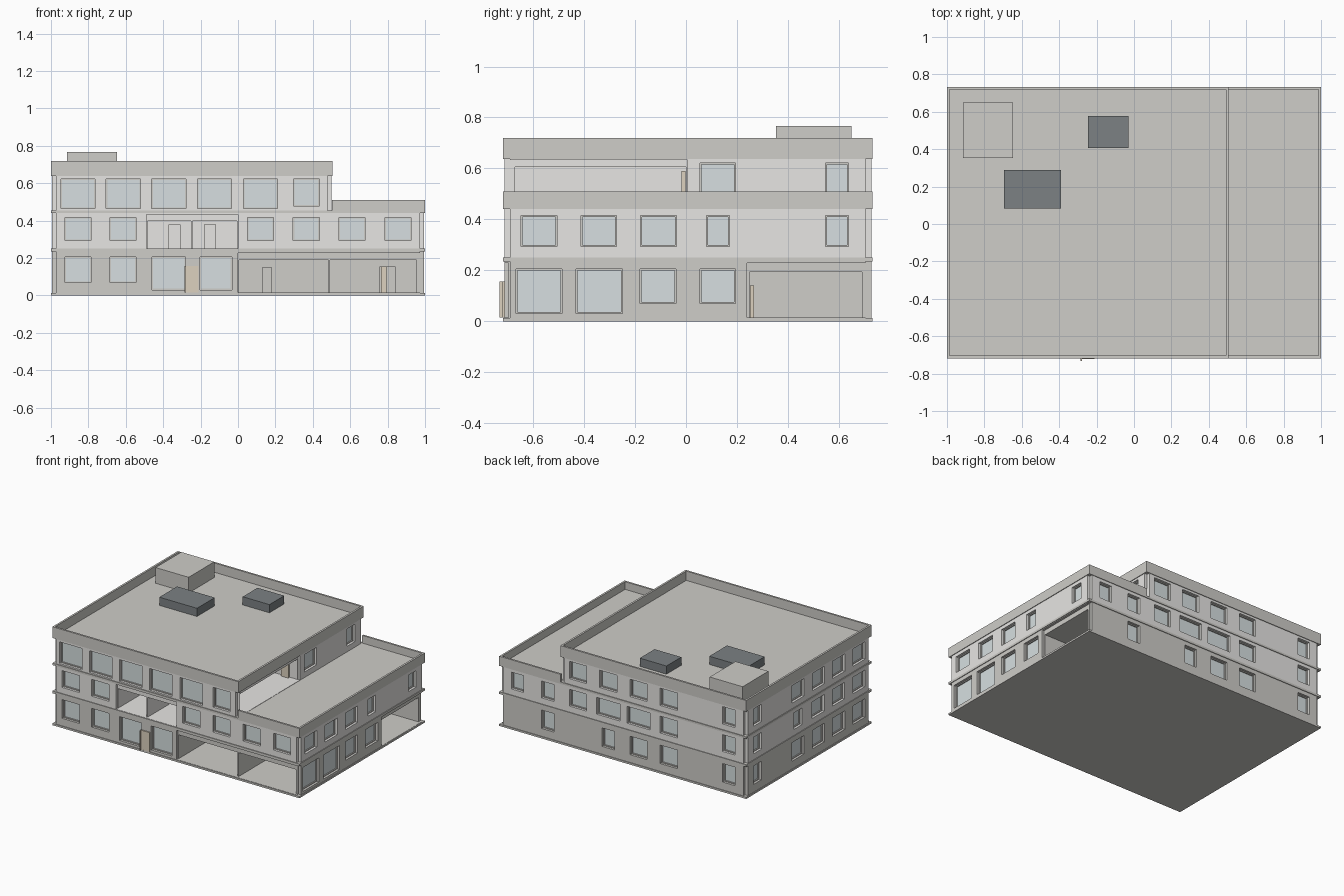
import bpy, bmesh

if "Cube" in bpy.data.objects:
    bpy.data.objects.remove(bpy.data.objects["Cube"])

X0, X1, XU, Y0, Y1 = -1.0, 1.0, 0.505, -0.718, 0.732   # footprint, upper floor edge
IN = 0.005                                            # wall setback behind slab bands


def material(name, c):
    m = bpy.data.materials.new(name)
    m.diffuse_color = (*c, 1)
    m.use_nodes = True
    m.node_tree.nodes["Principled BSDF"].inputs["Base Color"].default_value = m.diffuse_color
    return m


GLASS = material("glass", (0.68, 0.74, 0.75))
WALL = material("light_wall", (0.80, 0.79, 0.77))
CONC = material("concrete", (0.62, 0.61, 0.58))
DARK = material("dark_metal", (0.20, 0.22, 0.23))
WOOD = material("door_wood", (0.72, 0.64, 0.52))


def finish(bm, name, mat):
    bmesh.ops.recalc_face_normals(bm, faces=bm.faces)
    me = bpy.data.meshes.new(name)
    bm.to_mesh(me)
    bm.free()
    ob = bpy.data.objects.new(name, me)
    bpy.context.collection.objects.link(ob)
    if mat:
        me.materials.append(mat)
    return ob


def add_box(bm, b):
    a = [(min(b[i], b[i + 1]), max(b[i], b[i + 1])) for i in (0, 2, 4)]
    vs = bmesh.ops.create_cube(bm, size=1)["verts"]
    for v in vs:
        for i in range(3):
            v.co[i] = a[i][1] if v.co[i] > 0 else a[i][0]


def boxes(name, bs, mat):
    bm = bmesh.new()
    for b in bs:
        add_box(bm, b)
    return finish(bm, name, mat)


def storey(name, x1, z0, z1, mat, n=0.022):
    """Block with small square notches at its four corners."""
    a, b, c, d = X0 + IN, x1 - IN, Y0 + IN, Y1 - IN
    pts = [(a + n, c), (b - n, c), (b - n, c + n), (b, c + n), (b, d - n), (b - n, d - n),
           (b - n, d), (a + n, d), (a + n, d - n), (a, d - n), (a, c + n), (a + n, c + n)]
    bm = bmesh.new()
    f = bm.faces.new([bm.verts.new((x, y, z0)) for x, y in pts])
    r = bmesh.ops.extrude_face_region(bm, geom=[f])
    for v in r["geom"]:
        if isinstance(v, bmesh.types.BMVert):
            v.co.z = z1
    return finish(bm, name, mat)


def on_side(side, u0, u1, d0, d1, z0, z1):
    """Box given along a facade (u) and inward depth (d)."""
    if side == "front":
        return (u0, u1, Y0 + d0, Y0 + d1, z0, z1)
    if side == "back":
        return (u0, u1, Y1 - d1, Y1 - d0, z0, z1)
    if side == "left":
        return (X0 + d0, X0 + d1, u0, u1, z0, z1)
    x = XU if side == "upper_right" else X1
    return (x - d1, x - d0, u0, u1, z0, z1)


glass, frames = [], []


def windows(cuts, side, specs, z0, z1):
    """specs: (centre, width) pairs; makes a recess, a pane and a thin frame."""
    for c, w in specs:
        a, b, t = c - w / 2, c + w / 2, 0.006
        cuts.append(on_side(side, a, b, -0.05, 0.035, z0, z1))
        glass.append(on_side(side, a, b, 0.03, 0.04, z0, z1))
        for p in ((a, a + t, z0, z1), (b - t, b, z0, z1),
                  (a + t, b - t, z0, z0 + t), (a + t, b - t, z1 - t, z1)):
            frames.append(on_side(side, p[0], p[1], 0.022, 0.036, p[2], p[3]))


def carve(ob, cuts):
    cutter = boxes("cutter", cuts, None)
    cutter.hide_render = True
    m = ob.modifiers.new("openings", "BOOLEAN")
    m.operation, m.solver, m.object = "DIFFERENCE", "EXACT", cutter
    m.use_self = True
    bpy.context.view_layer.objects.active = ob
    bpy.ops.object.modifier_apply(modifier=m.name)
    bpy.data.objects.remove(cutter)


S, M, L = 0.10, 0.14, 0.188
# Ground floor
g = []
windows(g, "front", [(-0.855, M), (-0.615, M)], 0.068, 0.205)
windows(g, "front", [(-0.37, 0.18), (-0.118, 0.17)], 0.03, 0.205)
windows(g, "right", [(-0.577, 0.182), (-0.34, 0.182)], 0.03, 0.205)
windows(g, "right", [(-0.11, M), (0.125, M)], 0.07, 0.205)
windows(g, "back", [(0.61, S), (0.12, S), (-0.125, M), (-0.37, M), (-0.855, S)], 0.07, 0.205)
windows(g, "left", [(0.595, 0.09), (0.125, M), (-0.11, M), (-0.345, M), (-0.58, M)], 0.07, 0.205)
g += [on_side("front", 0.0, 1.1, -0.05, 0.022, 0.015, 0.228),      # front porch frame
      on_side("front", 0.006, 0.483, -0.05, 0.48, 0.015, 0.19),    # porch bays
      on_side("front", 0.493, 0.955, -0.05, 0.48, 0.015, 0.19),
      on_side("front", 0.13, 0.18, 0.4, 0.56, 0.015, 0.15),        # porch doorways
      on_side("front", 0.76, 0.84, 0.4, 0.56, 0.015, 0.155),
      on_side("right", 0.24, 0.8, -0.05, 0.022, 0.015, 0.228),     # rear side porch
      on_side("right", 0.25, 0.69, -0.05, 0.42, 0.015, 0.193)]
carve(storey("ground_floor_walls", X1, 0.005, 0.236, CONC), g)

# First floor
f = []
windows(f, "front", [(c, M) for c in (-0.855, -0.615, 0.12, 0.365, 0.61, 0.855)], 0.294, 0.417)
windows(f, "right", [(-0.577, M), (-0.343, M), (-0.108, M), (0.125, 0.09), (0.593, 0.09)], 0.294, 0.415)
windows(f, "back", [(0.855, S), (0.61, S), (0.365, M), (0.12, L), (-0.125, L), (-0.37, M), (-0.855, S)],
        0.294, 0.417)
windows(f, "left", [(0.593, 0.09), (0.125, 0.09), (-0.108, M), (-0.343, M), (-0.577, M)], 0.294, 0.415)
f += [on_side("front", -0.49, 0.0, -0.05, 0.022, 0.252, 0.433),    # balcony frame
      on_side("front", -0.485, -0.252, -0.05, 0.28, 0.252, 0.397), # balcony bays
      on_side("front", -0.244, -0.005, -0.05, 0.28, 0.252, 0.397),
      on_side("front", -0.37, -0.31, 0.2, 0.34, 0.252, 0.38),      # balcony doorways
      on_side("front", -0.18, -0.12, 0.2, 0.34, 0.252, 0.38)]
carve(storey("first_floor_walls", X1, 0.246, 0.442, WALL), f)

# Second floor
s = []
windows(s, "front", [(c, 0.183) for c in (-0.855, -0.613, -0.37, -0.126, 0.12)], 0.464, 0.622)
windows(s, "front", [(0.366, 0.138)], 0.477, 0.622)
windows(s, "upper_right", [(0.125, M), (0.593, 0.09)], 0.495, 0.622)
windows(s, "back", [(0.365, M), (0.12, M), (-0.125, M), (-0.37, M), (-0.855, S)], 0.495, 0.622)
windows(s, "left", [(0.593, 0.09), (0.125, M), (-0.11, M), (-0.345, M), (-0.58, M)], 0.495, 0.622)
s += [on_side("upper_right", -0.69, 0.005, -0.05, 0.022, 0.456, 0.634),  # terrace recess
      on_side("upper_right", -0.672, 0.0, -0.05, 0.25, 0.456, 0.605)]
carve(storey("second_floor_walls", XU, 0.45, 0.642, WALL), s)

boxes("window_glass", glass, GLASS)
boxes("window_frames", frames, CONC)

# Floor slabs that show as bands
boxes("base_slab", [(X0, X1, Y0, Y1, 0, 0.013)], CONC)
boxes("first_floor_slab", [(X0, X1, Y0, Y1, 0.234, 0.250)], CONC)
boxes("second_floor_slab", [(X0, X1, Y0, Y1, 0.440, 0.454)], CONC)
boxes("upper_roof_slab", [(X0, XU, Y0, Y1, 0.638, 0.652)], CONC)


def parapet(name, x0, x1, z0, z1, left=True, t=0.014):
    walls = [(x0, x1, Y0, Y0 + t, z0, z1), (x0, x1, Y1 - t, Y1, z0, z1),
             (x1 - t, x1, Y0 + t, Y1 - t, z0, z1)]
    if left:
        walls.append((x0, x0 + t, Y0 + t, Y1 - t, z0, z1))
    boxes(name, walls, CONC)


parapet("upper_parapet", X0, XU, 0.645, 0.72)
parapet("wing_parapet", XU - 0.003, X1, 0.442, 0.51, left=False)

# Roof units
boxes("stair_housing", [(-0.914, -0.647, 0.353, 0.65, 0.65, 0.767)], CONC)
boxes("roof_vents", [(-0.695, -0.39, 0.083, 0.288, 0.65, 0.712),
                     (-0.246, -0.03, 0.406, 0.577, 0.65, 0.712)], DARK)

# Doors
boxes("entrance_door", [(-0.283, -0.212, Y0 - 0.003, Y0 + 0.01, 0.015, 0.157),
                        (-0.286, -0.279, -0.732, Y0 + 0.01, 0.015, 0.157)], WOOD)
boxes("terrace_door", [(0.36, 0.42, -0.018, -0.002, 0.455, 0.59)], WOOD)
boxes("porch_doors", [(0.60, 0.66, 0.252, 0.266, 0.015, 0.14),
                      (0.765, 0.795, -0.25, -0.24, 0.015, 0.155)], WOOD)
